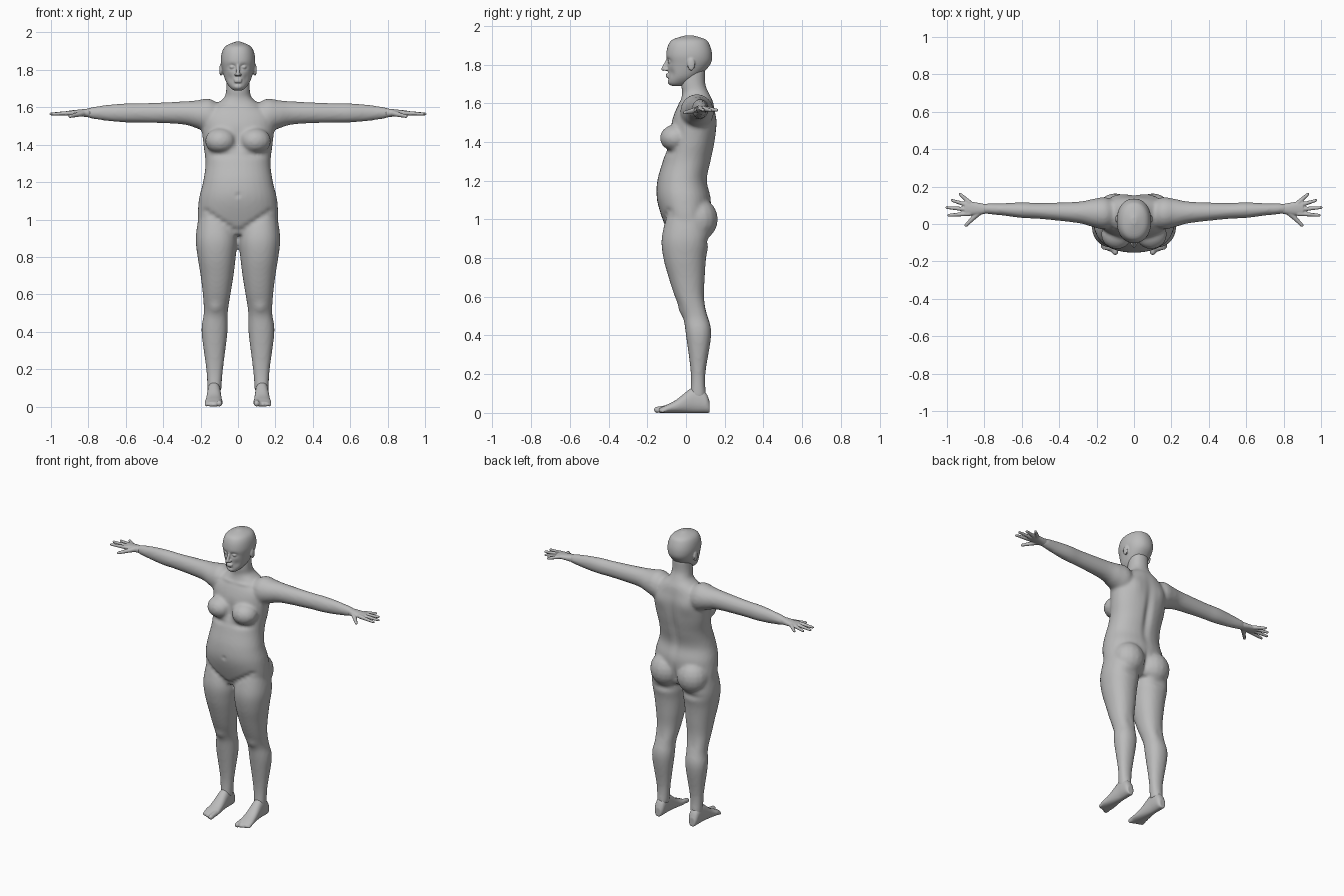
import bpy, bmesh, math
from mathutils import Matrix, Vector

cube = bpy.data.objects.get("Cube")
if cube:
    bpy.data.objects.remove(cube, do_unlink=True)

clay = bpy.data.materials.new("matte grey")
clay.use_nodes = True
clay.diffuse_color = (.5, .5, .5, 1)
shader = clay.node_tree.nodes["Principled BSDF"]
shader.inputs["Base Color"].default_value = clay.diffuse_color
shader.inputs["Roughness"].default_value = .8


def smooth_rows(rows, steps=5):
    """Catmull-Rom interpolation between cross-sections."""
    result = []
    last = len(rows) - 1
    for index in range(last):
        before, start, end, after = (rows[max(0, min(last, index + k))] for k in (-1, 0, 1, 2))
        for step in range(steps):
            t = step / steps
            row = []
            for a, b, c, d in zip(before, start, end, after):
                leave, arrive = (c - a) / 2, (d - b) / 2
                bend = 3 * (c - b) - 2 * leave - arrive
                twist = 2 * (b - c) + leave + arrive
                row.append(b + t * (leave + t * (bend + t * twist)))
            result.append(row)
    return result + [rows[last]]


def loft(bm, axis, rows, power=2.2, segments=32):
    """Rounded sections along an axis: position, centre and half size of each cross direction."""
    first, second = [k for k in range(3) if k != axis]
    rings = []
    for position, centre_a, half_a, centre_b, half_b in smooth_rows(rows):
        ring = []
        for k in range(segments):
            angle = math.tau * k / segments
            point = Vector((0, 0, 0))
            point[axis] = position
            for direction, centre, half, wave in ((first, centre_a, half_a, math.cos(angle)),
                                                  (second, centre_b, half_b, math.sin(angle))):
                point[direction] = centre + half * math.copysign(abs(wave) ** (2 / power), wave)
            ring.append(bm.verts.new(point))
        rings.append(ring)
    for lower, upper in zip(rings, rings[1:]):
        for k in range(segments):
            bm.faces.new((lower[k - 1], lower[k], upper[k], upper[k - 1]))
    bm.faces.new(rings[0])
    bm.faces.new(rings[-1])


def between(low, high):
    """Centre and half size of a span."""
    return (low + high) / 2, (high - low) / 2


def blob(bm, centre, radii):
    bmesh.ops.create_uvsphere(bm, u_segments=16, v_segments=10, radius=1,
                              matrix=Matrix.Translation(centre) @ Matrix.Diagonal((*radii, 1)))


def digit(bm, base, tip, thick, thin):
    """Tapered capsule from base to tip."""
    base, tip = Vector(base), Vector(tip)
    for point, radius in ((base, thick), (tip, thin)):
        blob(bm, point, (radius, radius, radius))
    turn = (tip - base).to_track_quat('Z', 'Y').to_matrix().to_4x4()
    bmesh.ops.create_cone(bm, cap_ends=True, segments=16, radius1=thick, radius2=thin,
                          depth=(tip - base).length,
                          matrix=Matrix.Translation((base + tip) / 2) @ turn)


def sculpt(verts, dabs):
    """Symmetric soft bumps and hollows along the normals: centre, radii, depth."""
    before = [(v.co.copy(), v.normal.copy()) for v in verts]
    for vert, (co, normal) in zip(verts, before):
        move = 0
        for (x, y, z), (wide, deep, tall), depth in dabs:
            rise = ((co.z - z) / tall) ** 2
            if rise < 6:
                move += depth * math.exp(-rise - ((abs(co.x) - x) / wide) ** 2 - ((co.y - y) / deep) ** 2)
        if move:
            vert.co = co + normal * move


def fuse(bm, name, voxel, iterations):
    """Mirror the parts and merge their volumes into one smooth skin."""
    bmesh.ops.recalc_face_normals(bm, faces=bm.faces)
    rough = bpy.data.meshes.new("rough")
    bm.to_mesh(rough)
    bm.free()
    obj = bpy.data.objects.new(name, rough)
    bpy.context.collection.objects.link(obj)
    obj.modifiers.new("both sides", 'MIRROR').use_mirror_merge = False
    remesh = obj.modifiers.new("merge", 'REMESH')
    remesh.mode, remesh.voxel_size = 'VOXEL', voxel
    soften = obj.modifiers.new("soften", 'SMOOTH')
    soften.factor, soften.iterations = .5, iterations
    graph = bpy.context.evaluated_depsgraph_get()
    skin = bpy.data.meshes.new_from_object(obj.evaluated_get(graph))
    obj.modifiers.clear()
    obj.data = skin
    bpy.data.meshes.remove(rough)
    skin.name = name
    skin.materials.clear()
    skin.materials.append(clay)
    skin.shade_smooth()
    return skin


# Trunk and neck: height, half width, front, back
trunk = [(.92, .14, -.08, .09), (.97, .21, -.11, .12), (1.1, .21, -.15, .13),
         (1.2, .187, -.148, .11), (1.3, .174, -.12, .13), (1.4, .185, -.09, .15),
         (1.5, .195, -.075, .158), (1.56, .19, -.055, .15), (1.61, .13, -.03, .14),
         (1.65, .075, -.02, .12), (1.7, .063, -.025, .1), (1.78, .06, -.02, .1)]
# Leg: height, inner side, outer side, front, back
leg = [(.08, .09, .163, .02, .105), (.2, .08, .17, .025, .1), (.4, .056, .195, 0, .13),
       (.5, .055, .183, -.017, .115), (.6, .04, .188, -.057, .094), (.7, .024, .2, -.09, .097),
       (.8, .012, .216, -.117, .104), (.9, .004, .226, -.126, .12), (1.02, .03, .21, -.1, .11)]
# Arm: distance out, half depth, half height
arm = [(.07, .05, .05), (.15, .085, .09), (.22, .075, .075), (.3, .057, .061),
       (.5, .043, .052), (.6, .042, .051), (.7, .033, .043), (.79, .028, .029), (.82, .02, .018)]

bm = bmesh.new()
loft(bm, 2, [(z, 0, half, *between(front, back)) for z, half, front, back in trunk])
loft(bm, 2, [(z, *between(inner, outer), *between(front, back))
             for z, inner, outer, front, back in leg])
loft(bm, 0, [(x, .05 + .04 * x, depth, min(1.57, 1.54 + .1 * x), height)
             for x, depth, height in arm], power=2)
blob(bm, (.092, -.055, 1.42), (.085, .08, .07))  # breast
blob(bm, (.1, .065, 1), (.105, .1, .11))  # buttock
body = fuse(bm, "body", .01, 6)

# Sculpted anatomy
anatomy = {
    "spine": ((0, .13, 1.34), (.025, .06, .17), -.016),
    "seat cleft": ((0, .15, .97), (.014, .06, .07), -.02),
    "seat fold": ((.1, .13, .885), (.08, .05, .02), -.01),
    "shoulder blade": ((.1, .15, 1.5), (.05, .05, .06), .008),
    "collar bone": ((.07, -.04, 1.6), (.06, .04, .01), .005),
    "breastbone": ((0, -.1, 1.42), (.02, .05, .06), -.008),
    "breast fold": ((.1, -.11, 1.345), (.07, .05, .016), -.008),
    "navel": ((0, -.15, 1.13), (.01, .03, .01), -.008),
    "kneecap": ((.12, -.02, .53), (.03, .04, .03), .008),
    "knee hollow": ((.12, .1, .53), (.03, .03, .05), -.006),
}
groin = [((.02 + .03 * i, -.11, .945 + .02 * i), (.02, .06, .014), -.006) for i in range(6)]
sculpt(body.vertices, list(anatomy.values()) + groin)

# Head: height, half width, front, back
skull = [(1.69, .022, -.078, -.02), (1.705, .042, -.09, .02), (1.74, .066, -.09, .07),
         (1.8, .084, -.096, .125), (1.85, .092, -.102, .135), (1.9, .084, -.092, .123),
         (1.93, .062, -.067, .1), (1.951, .012, 0, .035)]
bm = bmesh.new()
loft(bm, 2, [(z, 0, half, *between(front, back)) for z, half, front, back in skull], segments=80)
bmesh.ops.recalc_face_normals(bm, faces=bm.faces)
bm.normal_update()
sculpt(bm.verts, [((.03, -.09, 1.816), (.02, .03, .013), -.013),  # eye socket
                  ((.045, -.08, 1.755), (.016, .03, .02), -.005)])  # cheek hollow
digit(bm, (0, -.094, 1.826), (0, -.117, 1.777), .008, .011)  # nose
for height in (1.737, 1.748):
    blob(bm, (0, -.094, height), (.023, .011, .006))  # lip
blob(bm, (0, -.081, 1.711), (.024, .014, .015))  # chin
blob(bm, (.031, -.083, 1.815), (.014, .012, .009))  # eye
blob(bm, (.011, -.104, 1.774), (.009, .01, .008))  # nostril
blob(bm, (.092, .027, 1.8), (.008, .02, .033))  # ear
fuse(bm, "head", .005, 2)

# Palm: distance out, front, back, half height
palm = [(.79, .056, .105, .024), (.83, .049, .113, .02), (.905, .046, .125, .012)]
# Fingers: base depth, tip distance, tip depth
fingers = [(.055, .99, .047), (.077, 1, .088), (.098, .972, .126), (.115, .93, .16)]
bm = bmesh.new()
loft(bm, 0, [(x, *between(front, back), 1.57, half) for x, front, back, half in palm])
for depth, reach, tip in fingers:
    digit(bm, (.88, depth, 1.57), (reach, tip, 1.564), .013, .008)
thumb_joint = (.866, .026, 1.559)
digit(bm, (.83, .06, 1.568), thumb_joint, .016, .012)
digit(bm, thumb_joint, (.898, -.007, 1.552), .012, .009)
fuse(bm, "hands", .004, 2)

# Foot: depth, inner side, outer side, height
foot = [(-.138, .09, .165, .024), (-.1, .082, .178, .042), (-.05, .086, .172, .068),
        (.03, .092, .164, .13), (.07, .093, .163, .13), (.105, .096, .16, .1),
        (.122, .108, .15, .06)]
bm = bmesh.new()
loft(bm, 1, [(y, *between(inner, outer), *between(0, top)) for y, inner, outer, top in foot])
for i in range(5):
    radius = .01 if i else .016
    x = .1 + .017 * i
    digit(bm, (x, -.1, radius + .008), (x, .007 * i - .15, radius), radius, radius)
fuse(bm, "feet", .005, 2)
